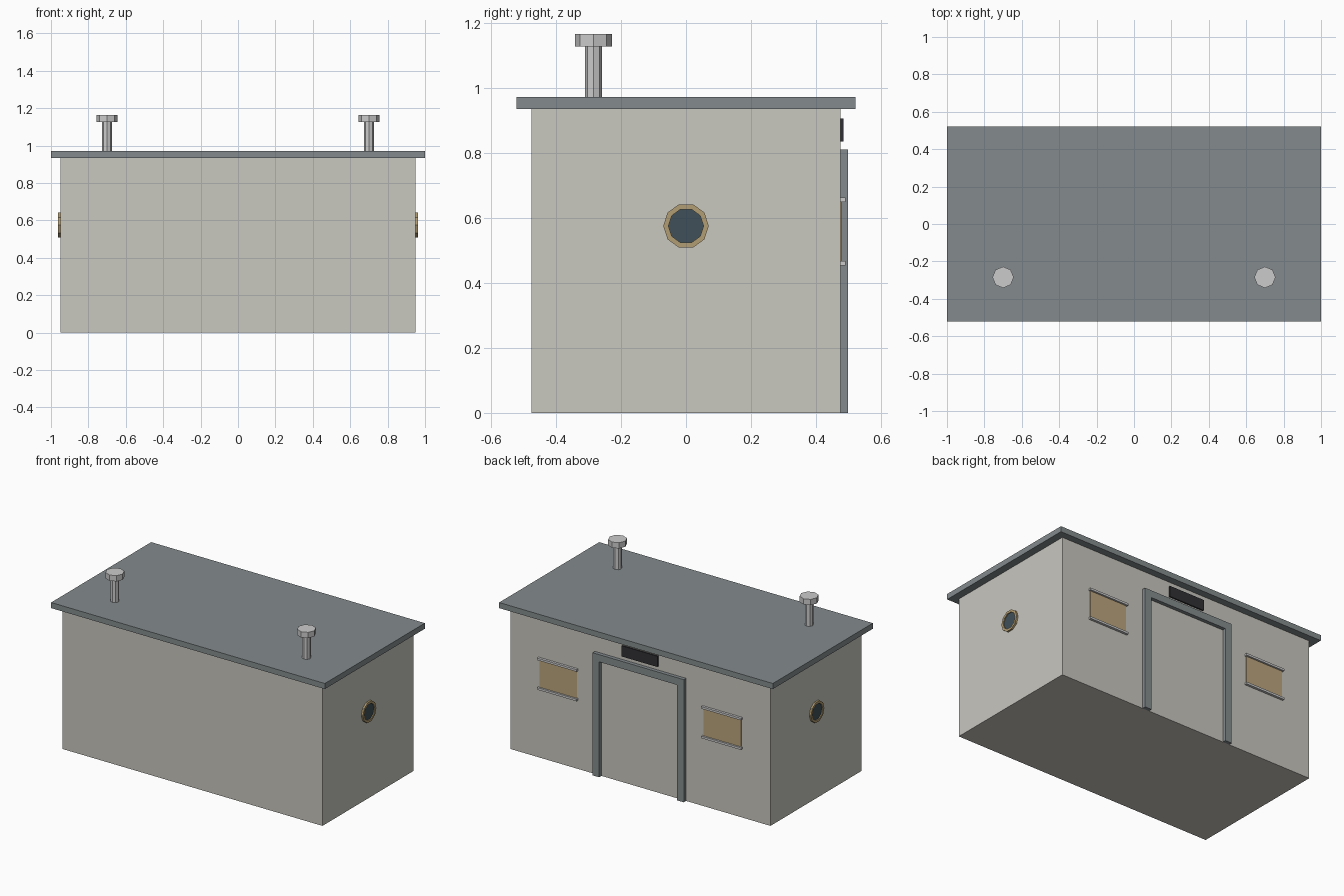
import bpy, bmesh, math
from mathutils import Matrix

if "Cube" in bpy.data.objects:
    bpy.data.objects.remove(bpy.data.objects["Cube"])


def material(name, rgb):
    m = bpy.data.materials.new(name)
    m.diffuse_color = (*rgb, 1)
    m.use_nodes = True
    m.node_tree.nodes["Principled BSDF"].inputs["Base Color"].default_value = m.diffuse_color
    return m


WALL = material("wall_paint", (0.58, 0.57, 0.52))
SLATE = material("slate_grey", (0.23, 0.26, 0.27))
BRASS = material("brass", (0.45, 0.34, 0.17))
GLASS = material("dark_glass", (0.05, 0.08, 0.10))
BLACK = material("black_plate", (0.03, 0.03, 0.035))
METAL = material("pale_metal", (0.58, 0.58, 0.55))
TAN = material("tan_panel", (0.50, 0.38, 0.21))


def finish(name, bm, mat):
    bmesh.ops.recalc_face_normals(bm, faces=bm.faces)
    me = bpy.data.meshes.new(name)
    bm.to_mesh(me)
    bm.free()
    me.materials.append(mat)
    ob = bpy.data.objects.new(name, me)
    bpy.context.collection.objects.link(ob)
    return ob


def box(name, x, y, z, mat):
    """Box from (min, max) ranges on each axis."""
    bm = bmesh.new()
    lo, hi = zip(x, y, z)
    size = [b - a for a, b in zip(lo, hi)]
    mid = [(a + b) / 2 for a, b in zip(lo, hi)]
    bmesh.ops.create_cube(bm, size=1, matrix=Matrix.Translation(mid) @ Matrix.Diagonal((*size, 1)))
    return finish(name, bm, mat)


def lathe(name, profile, sides, matrix, mat):
    """Faceted solid: rings of (radius, height), closed by end caps."""
    bm = bmesh.new()
    rings = [[bm.verts.new((r * math.cos(math.tau * i / sides), r * math.sin(math.tau * i / sides), h))
              for i in range(sides)] for r, h in profile]
    for a, b in zip(rings, rings[1:]):
        for i in range(sides):
            j = (i + 1) % sides
            bm.faces.new((a[i], a[j], b[j], b[i]))
    bm.faces.new(rings[0])
    bm.faces.new(rings[-1])
    bm.transform(matrix)
    return finish(name, bm, mat)


# Main block and overhanging flat roof
box("walls", (-0.95, 0.95), (-0.475, 0.475), (0, 0.935), WALL)
box("roof", (-1, 1), (-0.522, 0.522), (0.935, 0.972), SLATE)

# Door frame: one inverted U profile, extruded out of the back wall
W, T, H = 0.333, 0.048, 0.81
outline = [(-W, 0), (-W, H), (W, H), (W, 0), (W - T, 0), (W - T, H - T), (T - W, H - T), (T - W, 0)]
bm = bmesh.new()
face = bm.faces.new([bm.verts.new((x, 0.474, z)) for x, z in outline])
out = bmesh.ops.extrude_face_region(bm, geom=[face])
bmesh.ops.translate(bm, vec=(0, 0.025, 0), verts=[v for v in out["geom"] if isinstance(v, bmesh.types.BMVert)])
finish("door_frame", bm, SLATE)

# Plain plate above the door
box("door_plate", (-0.13, 0.13), (0.474, 0.485), (0.834, 0.905), BLACK)

for side, s in (("left", -1), ("right", 1)):
    # Shuttered back window with a rail above and below
    cx = s * 0.6
    box(side + "_window_panel", (cx - 0.137, cx + 0.137), (0.47, 0.479), (0.46, 0.655), TAN)
    for level, z in (("lower", 0.46), ("upper", 0.655)):
        box(f"{side}_{level}_window_rail", (cx - 0.145, cx + 0.145), (0.474, 0.491),
            (z - 0.007, z + 0.007), METAL)

    # Porthole on the end wall: ring with a recessed pane
    turn = Matrix.Rotation(s * math.pi / 2, 4, "Y")
    aim = Matrix.Translation((s * 0.95, 0, 0.575)) @ turn @ Matrix.Rotation(math.pi / 2, 4, "Z")
    lathe(side + "_porthole_ring",
          [(0.07, -0.005), (0.07, 0.012), (0.054, 0.012), (0.054, 0.001)], 10, aim, BRASS)
    lathe(side + "_porthole_glass", [(0.054, -0.002), (0.054, 0.006)], 10, aim, GLASS)

    # Roof vent: octagonal pipe and wider cap
    lathe(side + "_roof_vent",
          [(0.026, 0.97), (0.026, 1.127), (0.057, 1.127), (0.057, 1.165)], 8,
          Matrix.Translation((s * 0.7, -0.285, 0)), METAL)
